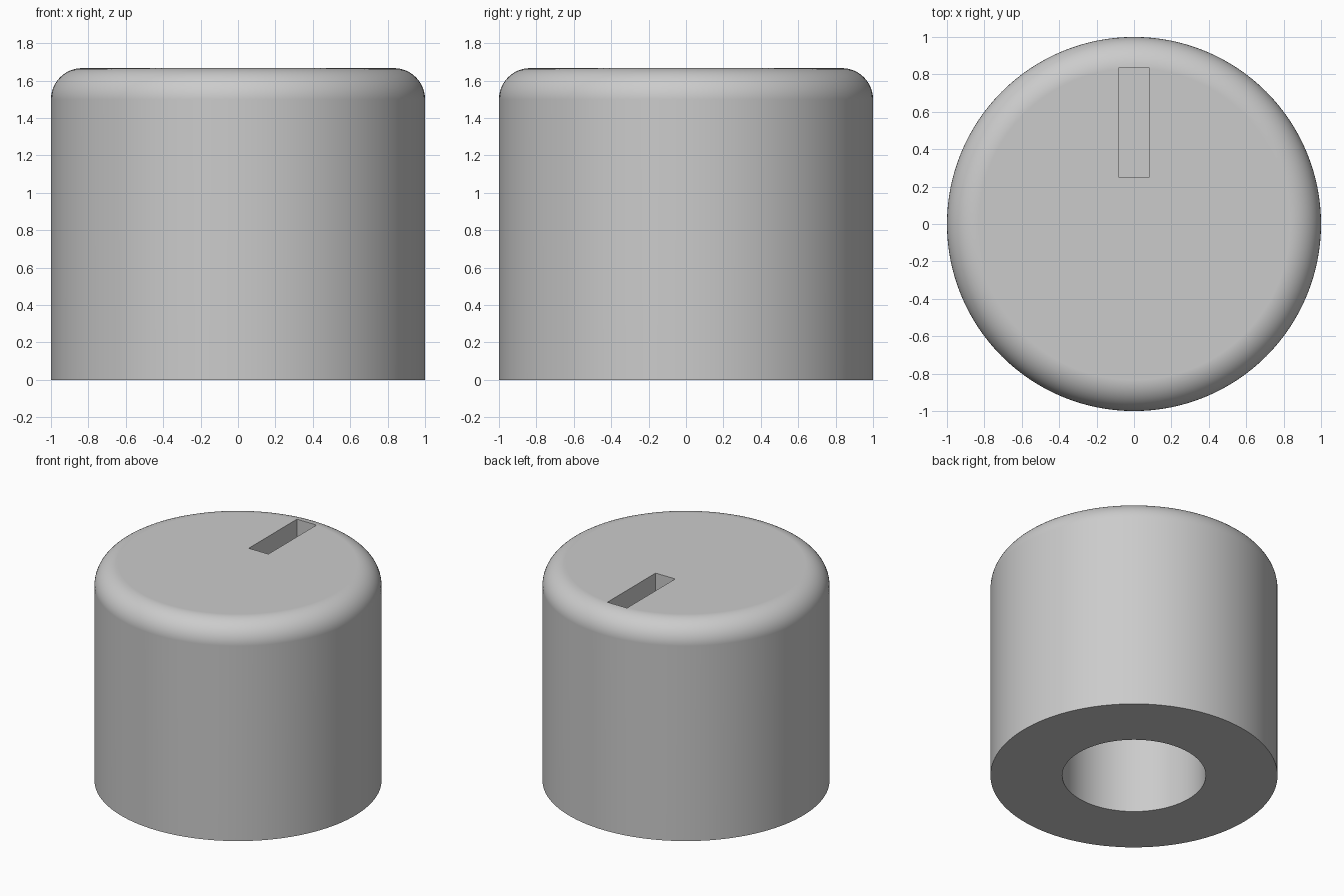
import bpy, bmesh
from math import sin, cos, pi

cube = bpy.data.objects.get("Cube")
if cube:
    bpy.data.objects.remove(cube, do_unlink=True)

RADIUS, HEIGHT, FILLET = 1.0, 1.667, 0.167
BORE_RADIUS, BORE_DEPTH = 0.5, 1.333
SLOT_WIDTH, SLOT_NEAR, SLOT_FAR, SLOT_DEPTH = 0.167, 0.25, 0.835, 0.167
SEGMENTS, FILLET_STEPS = 128, 12

grey = bpy.data.materials.new("plain grey")
grey.use_nodes = True
colour = (0.6, 0.6, 0.6, 1)
grey.diffuse_color = colour
grey.node_tree.nodes["Principled BSDF"].inputs["Base Color"].default_value = colour


def make_object(name, bm):
    bmesh.ops.recalc_face_normals(bm, faces=bm.faces)
    mesh = bpy.data.meshes.new(name)
    bm.to_mesh(mesh)
    bm.free()
    mesh.materials.append(grey)
    obj = bpy.data.objects.new(name, mesh)
    bpy.context.collection.objects.link(obj)
    return obj


# Knob body: turned profile from the bore ceiling out and up over the rounded rim
profile = [(BORE_RADIUS, BORE_DEPTH), (BORE_RADIUS, 0), (RADIUS, 0)]
for i in range(FILLET_STEPS + 1):
    a = pi / 2 * i / FILLET_STEPS
    profile.append((RADIUS - FILLET + FILLET * cos(a), HEIGHT - FILLET + FILLET * sin(a)))

bm = bmesh.new()
rings = []
for r, z in profile:
    rings.append([bm.verts.new((r * cos(2 * pi * k / SEGMENTS), r * sin(2 * pi * k / SEGMENTS), z))
                  for k in range(SEGMENTS)])
for low, high in zip(rings, rings[1:]):
    for k in range(SEGMENTS):
        n = (k + 1) % SEGMENTS
        bm.faces.new((low[k], low[n], high[n], high[k]))
bm.faces.new(rings[0])
bm.faces.new(rings[-1])
knob = make_object("knob_body", bm)

# Pointer slot cut into the top
bm = bmesh.new()
bmesh.ops.create_cube(bm, size=1)
bmesh.ops.scale(bm, vec=(SLOT_WIDTH, SLOT_FAR - SLOT_NEAR, SLOT_DEPTH * 2), verts=bm.verts)
bmesh.ops.translate(bm, vec=(0, (SLOT_NEAR + SLOT_FAR) / 2, HEIGHT), verts=bm.verts)
cutter = make_object("pointer_slot_cutter", bm)
cutter.hide_render = True

cut = knob.modifiers.new("pointer slot", "BOOLEAN")
cut.object = cutter
cut.operation = "DIFFERENCE"
cut.solver = "EXACT"

bpy.ops.object.select_all(action="DESELECT")
knob.select_set(True)
bpy.context.view_layer.objects.active = knob
bpy.ops.object.modifier_apply(modifier=cut.name)
bpy.data.objects.remove(cutter, do_unlink=True)

# Smooth sides and rim, crisp edges, flat top
bpy.ops.object.shade_smooth_by_angle(angle=pi / 6)
weighted = knob.modifiers.new("even normals", "WEIGHTED_NORMAL")
weighted.keep_sharp = True
